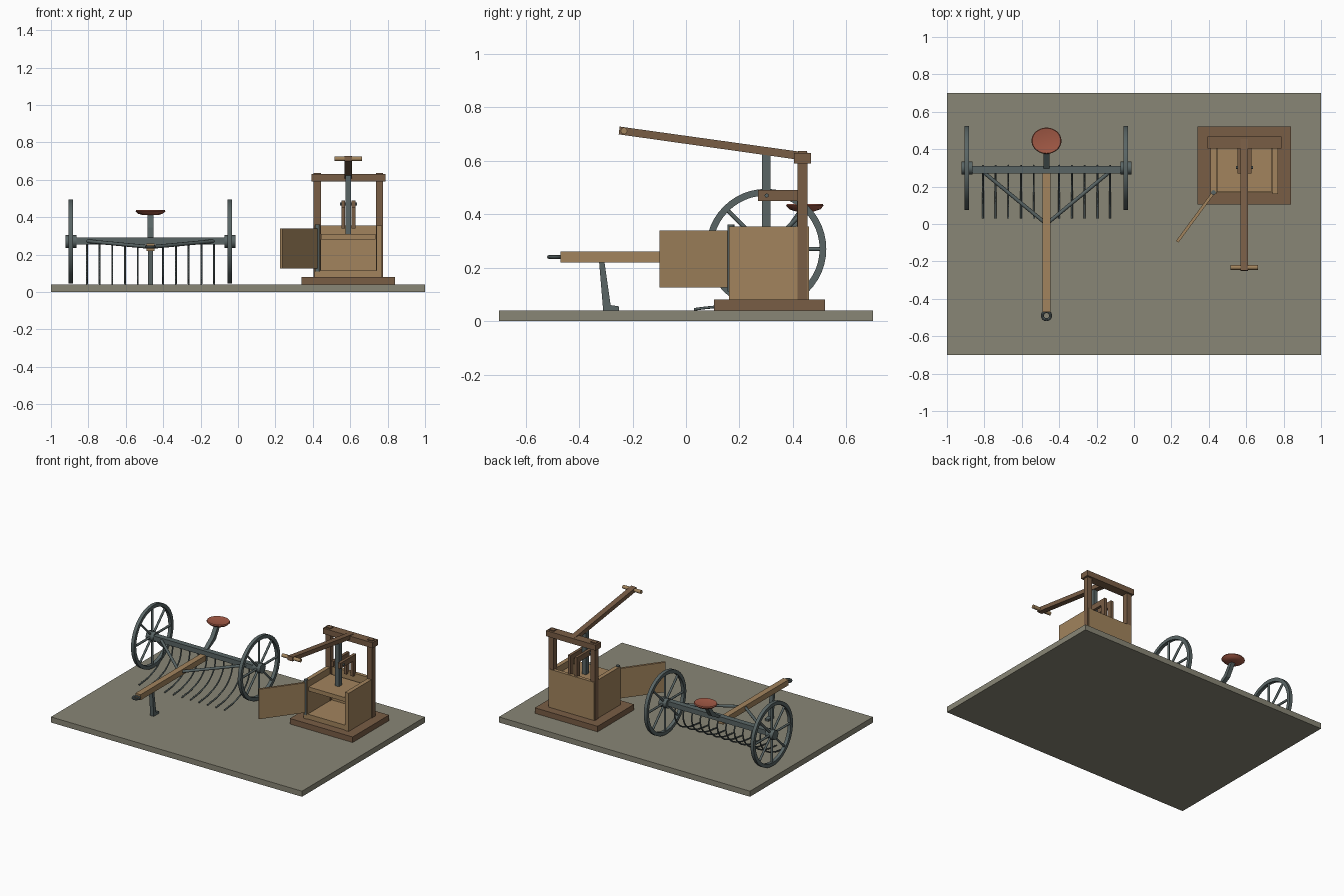
import bpy, bmesh
from math import sin, cos, pi, radians
from mathutils import Matrix, Vector

if "Cube" in bpy.data.objects:
    bpy.data.objects.remove(bpy.data.objects["Cube"])


def material(name, rgb):
    m = bpy.data.materials.new(name)
    m.use_nodes = True
    m.diffuse_color = (*rgb, 1)
    m.node_tree.nodes["Principled BSDF"].inputs["Base Color"].default_value = (*rgb, 1)
    return m


GROUND = material("ground olive grey", (0.25, 0.24, 0.18))
TAN = material("light wood", (0.36, 0.23, 0.11))
BROWN = material("dark wood", (0.19, 0.11, 0.06))
IRON = material("dark iron", (0.10, 0.13, 0.13))
RED = material("seat red", (0.36, 0.10, 0.06))


def finish(bm, name, mat, smooth=False):
    bmesh.ops.recalc_face_normals(bm, faces=bm.faces)
    me = bpy.data.meshes.new(name)
    bm.to_mesh(me)
    bm.free()
    me.materials.append(mat)
    ob = bpy.data.objects.new(name, me)
    bpy.context.collection.objects.link(ob)
    if smooth:
        select(ob)
        bpy.ops.object.shade_smooth_by_angle(angle=radians(35))
    return ob


def select(ob):
    bpy.ops.object.select_all(action="DESELECT")
    ob.select_set(True)
    bpy.context.view_layer.objects.active = ob


def box(name, mat, x, y, z):
    """Box from (low, high) pairs."""
    bm = bmesh.new()
    bmesh.ops.create_cube(bm, size=1)
    for v in bm.verts:
        v.co = [a + (b - a) * (c + 0.5) for (a, b), c in zip((x, y, z), v.co)]
    return finish(bm, name, mat)


def prism(name, mat, profile, x0, x1):
    """Outline in y, z pushed out along x."""
    bm = bmesh.new()
    face = bm.faces.new([bm.verts.new((x0, y, z)) for y, z in profile])
    new = bmesh.ops.extrude_face_region(bm, geom=[face])["geom"]
    bmesh.ops.translate(bm, vec=(x1 - x0, 0, 0),
                        verts=[g for g in new if isinstance(g, bmesh.types.BMVert)])
    return finish(bm, name, mat)


def tube(name, mat, points, radius, curved=False):
    """Round bar through points."""
    cu = bpy.data.curves.new(name, "CURVE")
    cu.dimensions = "3D"
    cu.bevel_depth = radius
    cu.bevel_resolution = 2
    cu.use_fill_caps = True
    cu.resolution_u = 4
    sp = cu.splines.new("BEZIER" if curved else "POLY")
    if curved:
        sp.bezier_points.add(len(points) - 1)
        for p, co in zip(sp.bezier_points, points):
            p.co = co
            p.handle_left_type = p.handle_right_type = "AUTO"
    else:
        sp.points.add(len(points) - 1)
        for p, co in zip(sp.points, points):
            p.co = (*co, 1)
    cu.materials.append(mat)
    ob = bpy.data.objects.new(name, cu)
    bpy.context.collection.objects.link(ob)
    select(ob)
    bpy.ops.object.convert(target="MESH")
    bpy.ops.object.shade_smooth_by_angle(angle=radians(50))
    return ob


def lathe(name, mat, profile, matrix, steps=40, closed=False):
    """Outline of (radius, height) turned about local z."""
    bm = bmesh.new()
    vs = [bm.verts.new((r, 0, h)) for r, h in profile]
    edges = [bm.edges.new(p) for p in zip(vs, vs[1:] + vs[:1] if closed else vs[1:])]
    bmesh.ops.spin(bm, geom=vs + edges, cent=(0, 0, 0), axis=(0, 0, 1),
                   angle=2 * pi, steps=steps)
    bmesh.ops.remove_doubles(bm, verts=bm.verts, dist=0.0002)
    bmesh.ops.transform(bm, matrix=matrix, verts=bm.verts)
    return finish(bm, name, mat, True)


# Ground slab
box("ground_slab", GROUND, (-1, 1), (-0.7, 0.7), (0, 0.04))

# --- Horse-drawn hay rake ---
CX, AY, AZ = -0.468, 0.3, 0.27
for side, label in ((-1, "right"), (1, "left")):
    x = CX + side * 0.425
    turn = Matrix.Translation((x, AY, AZ)) @ Matrix.Rotation(pi / 2, 4, "Y")
    lathe(label + "_wheel_rim", IRON,
          [(0.2, -0.012), (0.225, -0.012), (0.225, 0.012), (0.2, 0.012)], turn, 48, True)
    tube(label + "_wheel_hub", IRON, [(x - 0.03, AY, AZ), (x + 0.03, AY, AZ)], 0.035)
    for i in range(8):
        c, s = cos(i * pi / 4), sin(i * pi / 4)
        tube(label + "_wheel_spoke", IRON,
             [(x, AY + 0.02 * c, AZ + 0.02 * s), (x, AY + 0.21 * c, AZ + 0.21 * s)], 0.008)
    tube(label + "_brace", IRON, [(CX + side * 0.34, 0.28, 0.272), (CX, 0.0, 0.24)], 0.01)

box("axle_beam", IRON, (CX - 0.395, CX + 0.395), (0.27, 0.31), (0.255, 0.29))

# Curved rake teeth
for i in range(11):
    x = CX + (i - 5) * 0.068
    tube("rake_tooth", IRON, [(x, 0.295, 0.28), (x, 0.312, 0.21), (x, 0.27, 0.125),
                              (x, 0.17, 0.068), (x, 0.03, 0.044)], 0.005, True)

# Tongue, hitch ring and stand
box("tongue", TAN, (CX - 0.021, CX + 0.021), (-0.47, 0.275), (0.22, 0.26))
ring = [(0.022 + 0.008 * cos(a * pi / 4), 0.008 * sin(a * pi / 4)) for a in range(8)]
lathe("hitch_ring", IRON, ring, Matrix.Translation((CX, -0.49, 0.24)), 24, True)
prism("tongue_stand", IRON, [(-0.325, 0.22), (-0.305, 0.22), (-0.282, 0.06), (-0.25, 0.055),
                             (-0.25, 0.04), (-0.31, 0.04)], CX - 0.014, CX + 0.014)

# Seat on its bent post
prism("seat_post", IRON, [(0.29, 0.285), (0.32, 0.285), (0.395, 0.325), (0.45, 0.415),
                          (0.42, 0.415), (0.372, 0.345)], CX - 0.015, CX + 0.015)
lathe("seat", RED, [(0, 0.41), (0.04, 0.411), (0.065, 0.418), (0.08, 0.432), (0.076, 0.439),
                    (0.055, 0.436), (0, 0.431)],
      Matrix.Translation((CX, 0.445, 0)) @ Matrix.Diagonal((1, 0.88, 1, 1)))

# --- Box press ---
PX = 0.59
box("press_base", BROWN, (PX - 0.25, PX + 0.25), (0.105, 0.52), (0.04, 0.08))
box("press_floor", TAN, (PX - 0.15, PX + 0.15), (0.165, 0.44), (0.08, 0.115))
box("press_back_wall", TAN, (PX - 0.18, PX + 0.18), (0.435, 0.46), (0.08, 0.355))
box("platen", TAN, (PX - 0.146, PX + 0.146), (0.17, 0.415), (0.28, 0.31))
for side, label in ((-1, "right"), (1, "left")):
    def across(a, b):
        return sorted((PX + side * a, PX + side * b))
    box(label + "_press_wall", TAN, across(0.15, 0.18), (0.16, 0.435), (0.08, 0.355))
    box(label + "_post", BROWN, across(0.147, 0.185), (0.417, 0.455), (0.08, 0.6))
    box(label + "_post_tenon", BROWN, across(0.147, 0.185), (0.42, 0.452), (0.6, 0.637))
    # Bracket arms that guide the ram
    prism(label + "_ram_bracket", BROWN,
          [(0.27, 0.45), (0.27, 0.49), (0.45, 0.49), (0.45, 0.34), (0.415, 0.34), (0.415, 0.45)],
          *across(0.017, 0.037))

box("top_beam", BROWN, (PX - 0.198, PX + 0.198), (0.405, 0.468), (0.59, 0.63))
box("ram", IRON, (PX - 0.015, PX + 0.015), (0.285, 0.317), (0.31, 0.63))
tube("ram_pin", IRON, [(PX - 0.045, 0.302, 0.47), (PX + 0.045, 0.302, 0.47)], 0.008)

# Lever with cross handle
prism("lever", BROWN, [(0.45, 0.6), (0.455, 0.63), (-0.248, 0.728), (-0.252, 0.699)],
      PX - 0.02, PX + 0.02)
tube("lever_handle", TAN, [(PX - 0.073, -0.232, 0.712), (PX + 0.073, -0.232, 0.712)], 0.013)

# Open door on its hinge rod
tube("door_hinge", IRON, [(0.425, 0.168, 0.11), (0.425, 0.168, 0.362)], 0.013)
hinge, tip = Vector((0.425, 0.168, 0)), Vector((0.231, -0.095, 0))
door = box("door", TAN, (0, (tip - hinge).length), (-0.008, 0.008), (0.125, 0.34))
door.matrix_world = Matrix.Translation(hinge) @ (tip - hinge).to_track_quat("X", "Z").to_matrix().to_4x4()
